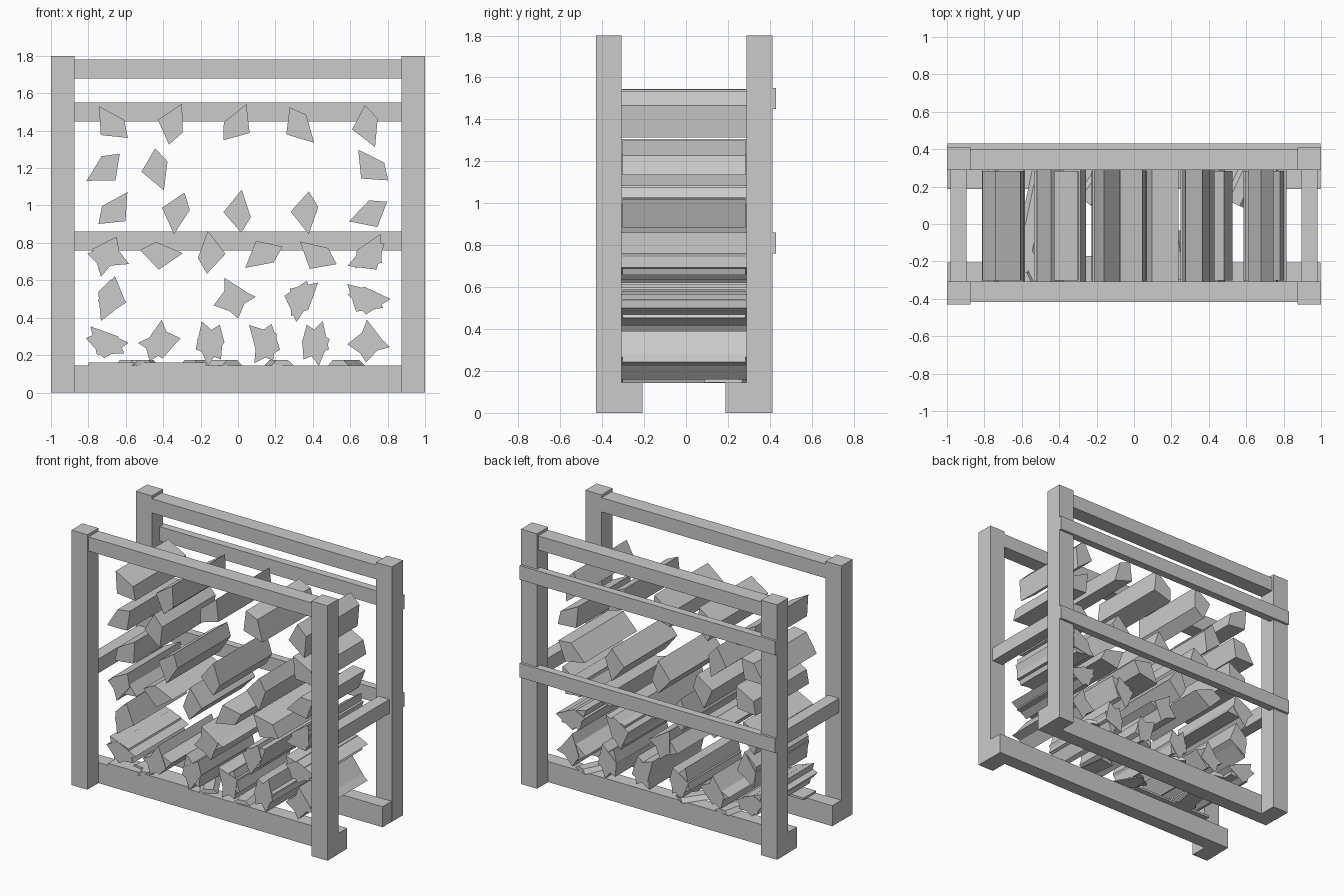
import bpy
import math
from mathutils import Vector, Matrix

cube = bpy.data.objects.get("Cube")
if cube:
    bpy.data.objects.remove(cube)

# One grey timber material
timber = bpy.data.materials.new("grey_timber")
timber.use_nodes = True
GREY = (0.6, 0.6, 0.6, 1)
timber.diffuse_color = GREY
timber.node_tree.nodes["Principled BSDF"].inputs["Base Color"].default_value = GREY


def prism(name, profile, front, back, matrix=Matrix()):
    """Extrude an (x, z) outline along y from front to back."""
    count = len(profile)
    points = [matrix @ Vector((x, y, z)) for y in (front, back) for x, z in profile]
    faces = [list(range(count)), list(reversed(range(count, 2 * count)))]
    faces += [(i, i + count, (i + 1) % count + count, (i + 1) % count) for i in range(count)]
    mesh = bpy.data.meshes.new(name)
    mesh.from_pydata(points, [], faces)
    mesh.materials.append(timber)
    obj = bpy.data.objects.new(name, mesh)
    bpy.context.collection.objects.link(obj)
    return obj


def beam(name, x_range, y_range, z_range):
    (left, right), (low, high) = x_range, z_range
    outline = [(left, low), (right, low), (right, high), (left, high)]
    return prism(name, outline, *y_range)


# Frame depth positions
INNER_FRONT, INNER_BACK, DEPTH = -0.307, 0.288, 0.43
POST_BACK = 0.412
RAIL = 0.11
END = 0.998

# Corner posts and the side rails between them
for side, sign in (("left", 1), ("right", -1)):
    post_x = sorted((sign, sign * 0.875))
    beam(f"front_post_{side}", post_x, (-DEPTH, INNER_FRONT), (0, 1.8))
    beam(f"back_post_{side}", post_x, (INNER_BACK, POST_BACK), (0, 1.8))
    beam(f"side_rail_{side}", sorted((sign * 0.98, sign * 0.895)),
         (INNER_FRONT, INNER_BACK), (0.76, 0.86))

# Top rails between posts, base beams inside the posts
rail_x, long_x = (-0.875, 0.875), (-END, END)
beam("front_top_rail", rail_x, (INNER_FRONT - RAIL, INNER_FRONT), (1.68, 1.78))
beam("back_top_rail", rail_x, (INNER_BACK, INNER_BACK + RAIL), (1.68, 1.78))
beam("front_base_beam", long_x, (INNER_FRONT, INNER_FRONT + 0.1), (0, 0.145))
beam("back_base_beam", long_x, (INNER_BACK - 0.1, INNER_BACK), (0, 0.145))

# Slats let into the back posts
for name, low in (("middle_back_slat", 0.76), ("upper_back_slat", 1.45)):
    beam(name, long_x, (DEPTH - 0.055, DEPTH), (low, low + 0.1))

# Split logs: one kite-shaped section, pointed along its angle, plain or mirrored
SECTION = [(0.125, 0), (-0.015, 0.066), (-0.103, 0.025), (-0.006, -0.083)]


def log(name, x, z, angle, flip):
    turn = math.radians(angle)
    outline = []
    for u, v in SECTION:
        v *= flip
        outline.append((x + u * math.cos(turn) - v * math.sin(turn),
                        z + u * math.sin(turn) + v * math.cos(turn)))
    inset = 0
    if flip < 0:
        outline.reverse()
        inset = 0.004
    prism(name, outline, INNER_FRONT + inset, INNER_BACK - inset)


# Rows by height: (x, angle of the pointed edge)
plain_logs = {
    1.43: [(-0.01, 64), (0.325, -49), (0.69, -70)],
    1.2: [(-0.435, -72)],
    0.97: [(-0.665, 54), (-0.325, 262), (0.365, -84)],
    0.74: [(-0.7, 255), (-0.42, 2), (-0.15, 95), (0.14, 216), (0.7, 60)],
    0.5: [(-0.68, 80), (-0.02, 115), (0.33, 262), (0.69, 0)],
    0.265: [(-0.71, 0), (-0.43, 80), (-0.14, 260), (0.14, 130), (0.41, 70), (0.7, 95)],
}
mirrored_logs = {
    1.43: [(-0.67, 126), (-0.35, 66)],
    1.2: [(-0.705, 213), (0.72, 128)],
    0.96: [(0.005, 83), (0.71, 201)],
    0.73: [(-0.7, -20), (0.43, 142), (0.7, 205)],
    0.5: [(-0.69, 250), (-0.03, 5), (0.34, 45), (0.68, 140)],
    0.265: [(-0.7, 135), (-0.41, 180), (-0.15, 110), (0.15, 240), (0.41, 280), (0.69, -10)],
}
for label, rows, flip in (("split_log", plain_logs, 1), ("turned_log", mirrored_logs, -1)):
    for z, row in rows.items():
        for x, angle in row:
            log(label, x, z, angle, flip)

# Flat splinters resting on the base beams: (x, y, half length, yaw)
CHIP = [(-0.06, 0), (0.06, 0), (0.03, 0.028), (-0.035, 0.028)]
for x, y, half, yaw in [(-0.55, -0.2, 0.11, 25), (-0.54, 0.02, 0.28, -12),
                        (-0.09, -0.18, 0.12, 30), (-0.2, 0.2, 0.1, -35),
                        (0.22, -0.17, 0.13, 8), (0.58, 0.2, 0.1, -25)]:
    place = Matrix.Translation((x, y, 0.145)) @ Matrix.Rotation(math.radians(yaw), 4, "Z")
    prism("splinter", CHIP, -half, half, place)

# Long strip of bark along the front base beam
beam("bark_strip", (-0.8, -0.17), (INNER_FRONT, -0.17), (0.145, 0.16))
